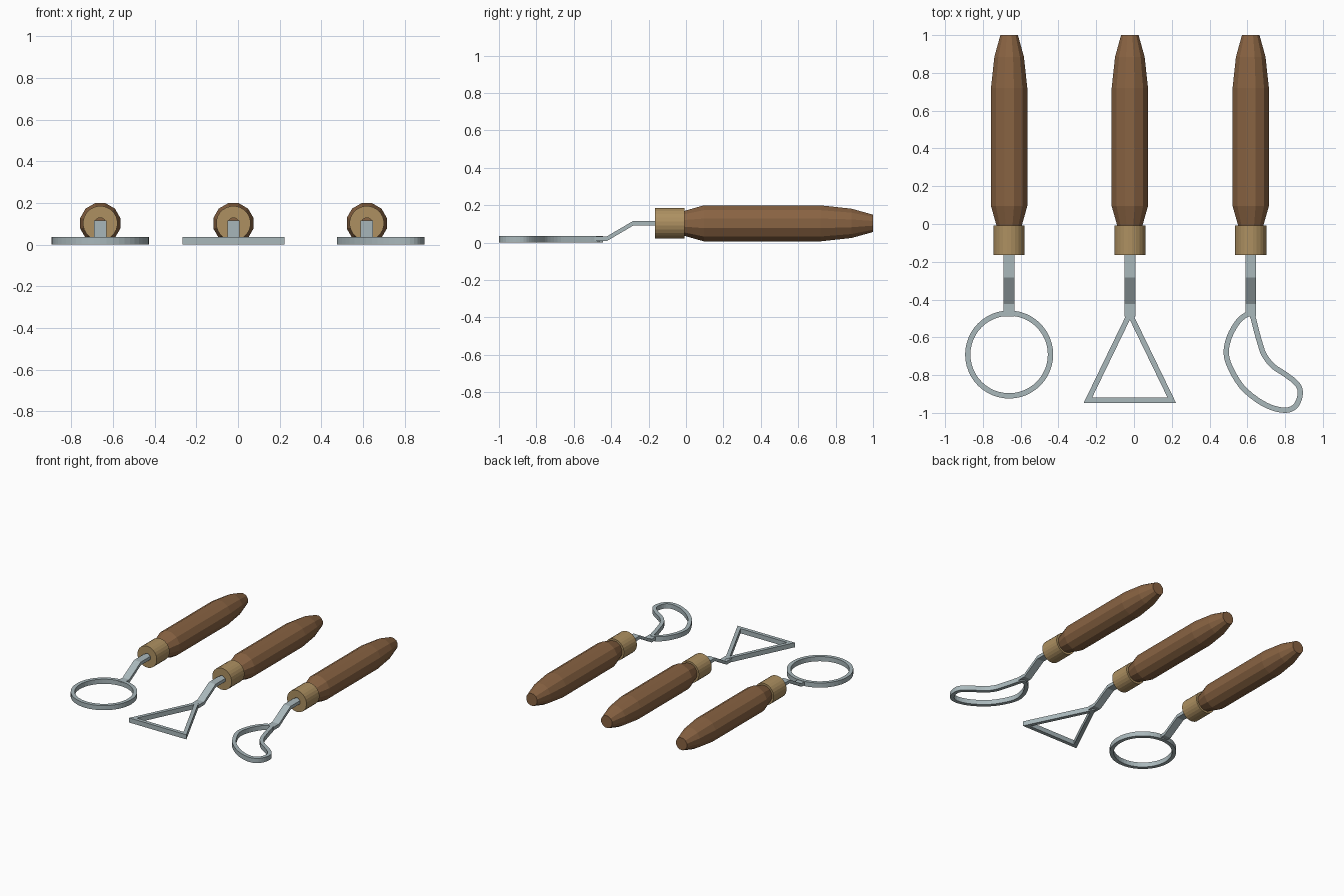
import bpy, bmesh
from math import cos, sin, pi, tau
from mathutils import Vector

if "Cube" in bpy.data.objects:
    bpy.data.objects.remove(bpy.data.objects["Cube"])

AXIS_Z = 0.103          # height of the handle axis
TOOL_X = {"ring": -0.661, "triangle": -0.022, "kidney": 0.618}


def material(name, rgb):
    m = bpy.data.materials.new(name)
    m.diffuse_color = (*rgb, 1)
    m.use_nodes = True
    m.node_tree.nodes["Principled BSDF"].inputs["Base Color"].default_value = m.diffuse_color
    return m


WOOD = material("wood", (0.25, 0.125, 0.055))
BRASS = material("brass", (0.42, 0.28, 0.12))
STEEL = material("steel", (0.40, 0.48, 0.50))


def finish(bm, name, mat):
    bmesh.ops.recalc_face_normals(bm, faces=bm.faces)
    me = bpy.data.meshes.new(name)
    bm.to_mesh(me)
    bm.free()
    me.materials.append(mat)
    ob = bpy.data.objects.new(name, me)
    bpy.context.collection.objects.link(ob)
    return ob


def lathe(name, x, profile, sides, mat, hollow=False):
    """Turn (y, radius) points around the handle axis, flat side up."""
    bm = bmesh.new()
    rings = []
    for y, r in profile:
        angles = [tau * (k + 0.5) / sides + pi / 2 for k in range(sides)]
        rings.append([bm.verts.new((x + r * cos(a), y, AXIS_Z + r * sin(a))) for a in angles])
    pairs = list(zip(rings, rings[1:]))
    if hollow:
        pairs.append((rings[-1], rings[0]))
    else:
        bm.faces.new(rings[0])
        bm.faces.new(rings[-1])
    for a, b in pairs:
        for k in range(sides):
            n = (k + 1) % sides
            bm.faces.new((a[k], a[n], b[n], b[k]))
    return finish(bm, name, mat)


def band(name, x, path, width=0.028, height=0.036):
    """Upright strip following a closed path of (dx, y) points, mitred at corners."""
    bm = bmesh.new()
    pts = [Vector(p) for p in path]
    count = len(pts)
    sections = []
    for i, p in enumerate(pts):
        d0 = (p - pts[i - 1]).normalized()
        d1 = (pts[(i + 1) % count] - p).normalized()
        n0, n1 = Vector((-d0.y, d0.x)), Vector((-d1.y, d1.x))
        off = (n0 + n1) / (1 + n0.dot(n1)) * width / 2
        a, b = p + off, p - off
        sections.append([bm.verts.new((x + q.x, q.y, z)) for q, z in
                         ((a, 0), (b, 0), (b, height), (a, height))])
    for i in range(count):
        s, t = sections[i], sections[(i + 1) % count]
        for k in range(4):
            n = (k + 1) % 4
            bm.faces.new((s[k], s[n], t[n], t[k]))
    return finish(bm, name, STEEL)


def stem(name, x, half=0.029, thick=0.025):
    """Cranked flat bar from the collar down to the loop."""
    line = [(-0.10, 0.103), (-0.283, 0.103), (-0.423, 0.021), (-0.49, 0.021)]
    bm = bmesh.new()
    secs = []
    for y, z in line:
        secs.append([bm.verts.new((x + sx * half, y, z + sz * thick / 2))
                     for sx, sz in ((-1, -1), (1, -1), (1, 1), (-1, 1))])
    for s, t in zip(secs, secs[1:]):
        for k in range(4):
            n = (k + 1) % 4
            bm.faces.new((s[k], s[n], t[n], t[k]))
    bm.faces.new(secs[0])
    bm.faces.new(secs[-1])
    return finish(bm, name, STEEL)


def closed_spline(points, steps=3):
    """Smooth closed curve through the points (Catmull-Rom)."""
    pts = [Vector(p) for p in points]
    n = len(pts)
    out = []
    for i in range(n):
        a, b, c, d = pts[i - 1], pts[i], pts[(i + 1) % n], pts[(i + 2) % n]
        for s in range(steps):
            t = s / steps
            out.append(0.5 * (2 * b + (c - a) * t + (2 * a - 5 * b + 4 * c - d) * t * t
                              + (3 * b - a - 3 * c + d) * t ** 3))
    return out


# Handle, collar and stem of each tool
HANDLE = [(-0.012, 0.068), (0.095, 0.0995), (0.72, 0.0995), (0.885, 0.081), (1.0, 0.048)]
COLLAR = [(-0.165, 0.026), (-0.165, 0.083), (-0.008, 0.083), (-0.008, 0.026)]
for kind, x in TOOL_X.items():
    lathe(kind + "_tool_handle", x, HANDLE, 12, WOOD)
    lathe(kind + "_tool_collar", x, COLLAR, 24, BRASS, hollow=True)
    stem(kind + "_tool_stem", x)

# Cutting loops
ring = [(0.219 * cos(tau * k / 48), -0.691 + 0.219 * sin(tau * k / 48)) for k in range(48)]
band("ring_loop", TOOL_X["ring"], ring)
band("triangle_loop", TOOL_X["triangle"], [(0, -0.475), (-0.222, -0.933), (0.222, -0.933)])
kidney = [(-0.004, -0.476), (-0.037, -0.489), (-0.074, -0.526), (-0.114, -0.6), (-0.130, -0.685),
          (-0.106, -0.765), (-0.048, -0.86), (0.032, -0.93), (0.111, -0.972), (0.185, -0.986),
          (0.233, -0.968), (0.258, -0.923), (0.260, -0.873), (0.235, -0.836), (0.18, -0.794),
          (0.116, -0.751), (0.071, -0.693), (0.05, -0.635), (0.029, -0.561), (0.012, -0.495)]
band("kidney_loop", TOOL_X["kidney"], closed_spline(kidney))
